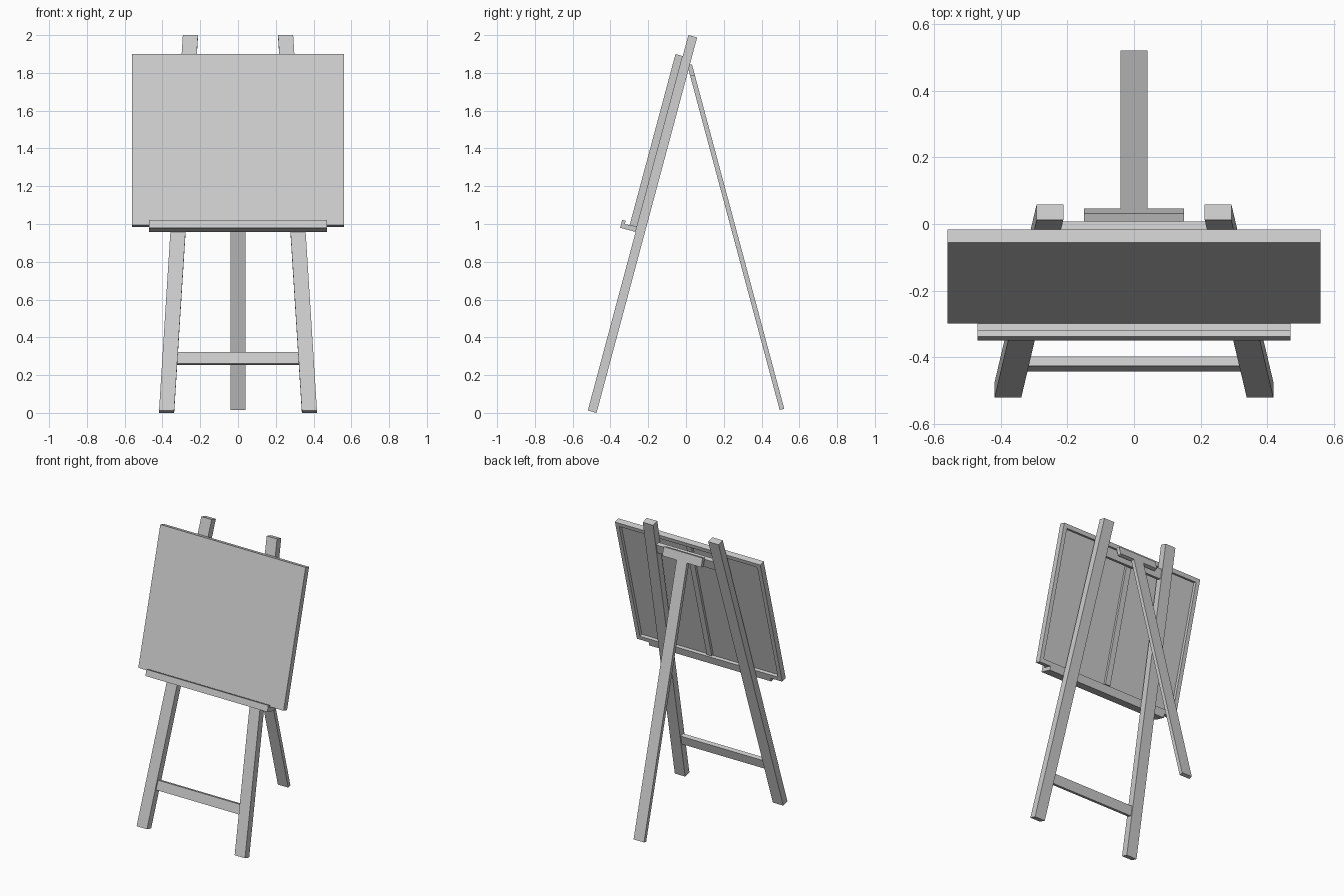
import bpy, bmesh
from math import radians
from mathutils import Matrix, Vector

if "Cube" in bpy.data.objects:
    bpy.data.objects.remove(bpy.data.objects["Cube"])

# Working frames: local x = width, y = towards the back, z = along the leaning legs
FRONT = Matrix.Translation((0, -0.52, 0.0124)) @ Matrix.Rotation(radians(-15), 4, 'X')
REAR = Matrix.Translation((0, 0.496, 0.0155)) @ Matrix.Rotation(radians(15), 4, 'X')


def bar(name, frame, x, y, z, shift=0.0, recess=None):
    """Box from (min, max) ranges; shift slides the top end in x, recess = (rim, depth) on the back."""
    bm = bmesh.new()
    bmesh.ops.create_cube(bm, size=1)
    for v in bm.verts:
        top = v.co.z > 0
        v.co = Vector((x[v.co.x > 0] + (shift if top else 0), y[v.co.y > 0], z[top]))
    if recess:
        bm.normal_update()
        back = max(bm.faces, key=lambda f: f.normal.y)
        bmesh.ops.inset_region(bm, faces=[back], thickness=recess[0])
        # walls of the hollow
        new = bmesh.ops.extrude_discrete_faces(bm, faces=[back])['faces'][0]
        bmesh.ops.translate(bm, verts=new.verts, vec=(0, -recess[1], 0))
    bm.transform(frame)
    bmesh.ops.recalc_face_normals(bm, faces=bm.faces)
    mesh = bpy.data.meshes.new(name)
    bm.to_mesh(mesh)
    bm.free()
    obj = bpy.data.objects.new(name, mesh)
    bpy.context.collection.objects.link(obj)
    return obj


# Splayed front legs
leg = bar("front_legs", FRONT, (0.338, 0.418), (0, 0.048), (0, 2.058), shift=-0.126)
leg.modifiers.new("mirror", 'MIRROR').use_axis[0] = True

# Cross rails between the front legs
bar("lower_rail", FRONT, (-0.325, 0.325), (0.011, 0.04), (0.26, 0.325))
bar("upper_rail", FRONT, (-0.228, 0.228), (0.011, 0.04), (1.826, 1.891))

# Canvas with a hollow back and a centre brace
bar("canvas", FRONT, (-0.56, 0.56), (-0.04, 0), (1.005, 1.943), recess=(0.04, 0.022))
bar("canvas_brace", FRONT, (-0.02, 0.02), (-0.024, -0.006), (1.04, 1.908))

# Ledge and its raised lip
bar("ledge", FRONT, (-0.47, 0.47), (-0.085, 0), (0.979, 1.005))
bar("ledge_lip", FRONT, (-0.47, 0.47), (-0.085, -0.066), (1.005, 1.022))

# Rear leg with a hinge cleat across its top
bar("rear_leg", REAR, (-0.04, 0.04), (0, 0.025), (0, 1.83))
bar("hinge_cleat", REAR, (-0.15, 0.15), (0, 0.025), (1.828, 1.888))
